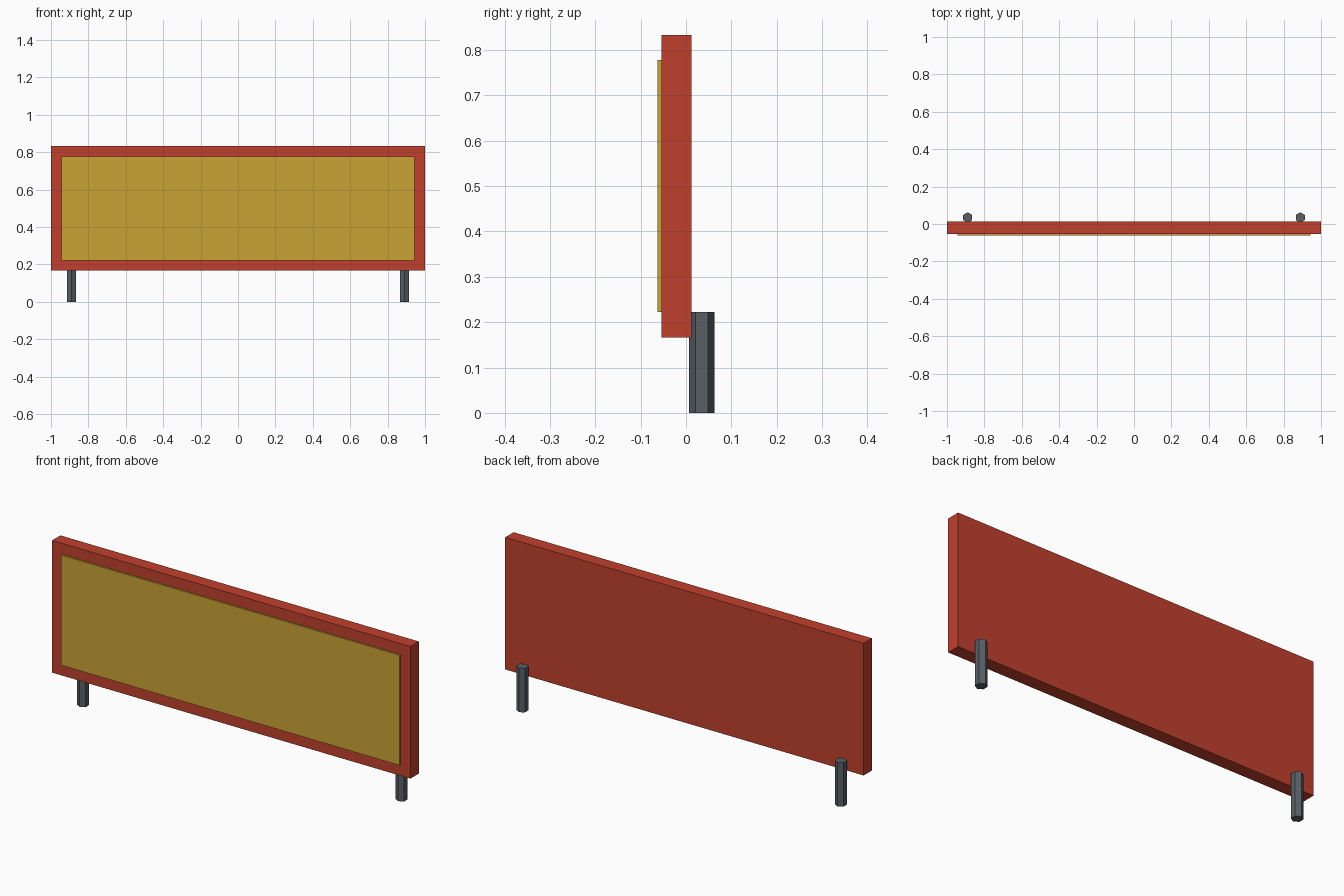
import bpy
import math

if "Cube" in bpy.data.objects:
    bpy.data.objects.remove(bpy.data.objects["Cube"])


def material(name, rgb):
    # sRGB 0-255 to linear
    lin = [((c / 255 + 0.055) / 1.055) ** 2.4 for c in rgb]
    m = bpy.data.materials.new(name)
    m.diffuse_color = (*lin, 1)
    m.use_nodes = True
    m.node_tree.nodes["Principled BSDF"].inputs["Base Color"].default_value = m.diffuse_color
    return m


def box(name, lo, hi, mat):
    centre = [(a + b) / 2 for a, b in zip(lo, hi)]
    bpy.ops.mesh.primitive_cube_add(size=1, location=centre)
    ob = bpy.context.object
    ob.name = name
    for v in ob.data.vertices:
        v.co = [c * (b - a) for c, a, b in zip(v.co, lo, hi)]
    ob.data.materials.append(mat)
    return ob


red = material("red", (192, 64, 45))
yellow = material("yellow", (202, 164, 53))
grey = material("dark grey", (88, 95, 101))

# Board and its raised face plate
box("board", (-1, -0.0542, 0.1667), (1, 0.0125, 0.8333), red)
box("face_plate", (-0.9444, -0.0625, 0.2222), (0.9444, -0.0532, 0.7778), yellow)

# Two hexagonal posts sunk slightly into the back of the board
for side, x in (("left", -0.889), ("right", 0.889)):
    bpy.ops.mesh.primitive_cylinder_add(vertices=6, radius=0.0278, depth=0.2222,
                                        location=(x, 0.0347, 0.1111))
    post = bpy.context.object
    post.name = side + "_post"
    # Keep corners pointing to front and back
    for i, v in enumerate(post.data.vertices):
        a = math.pi / 2 + (i // 2) * math.pi / 3
        v.co.x, v.co.y = 0.0278 * math.cos(a), 0.0278 * math.sin(a)
    post.data.materials.append(grey)
    post.data.update()
